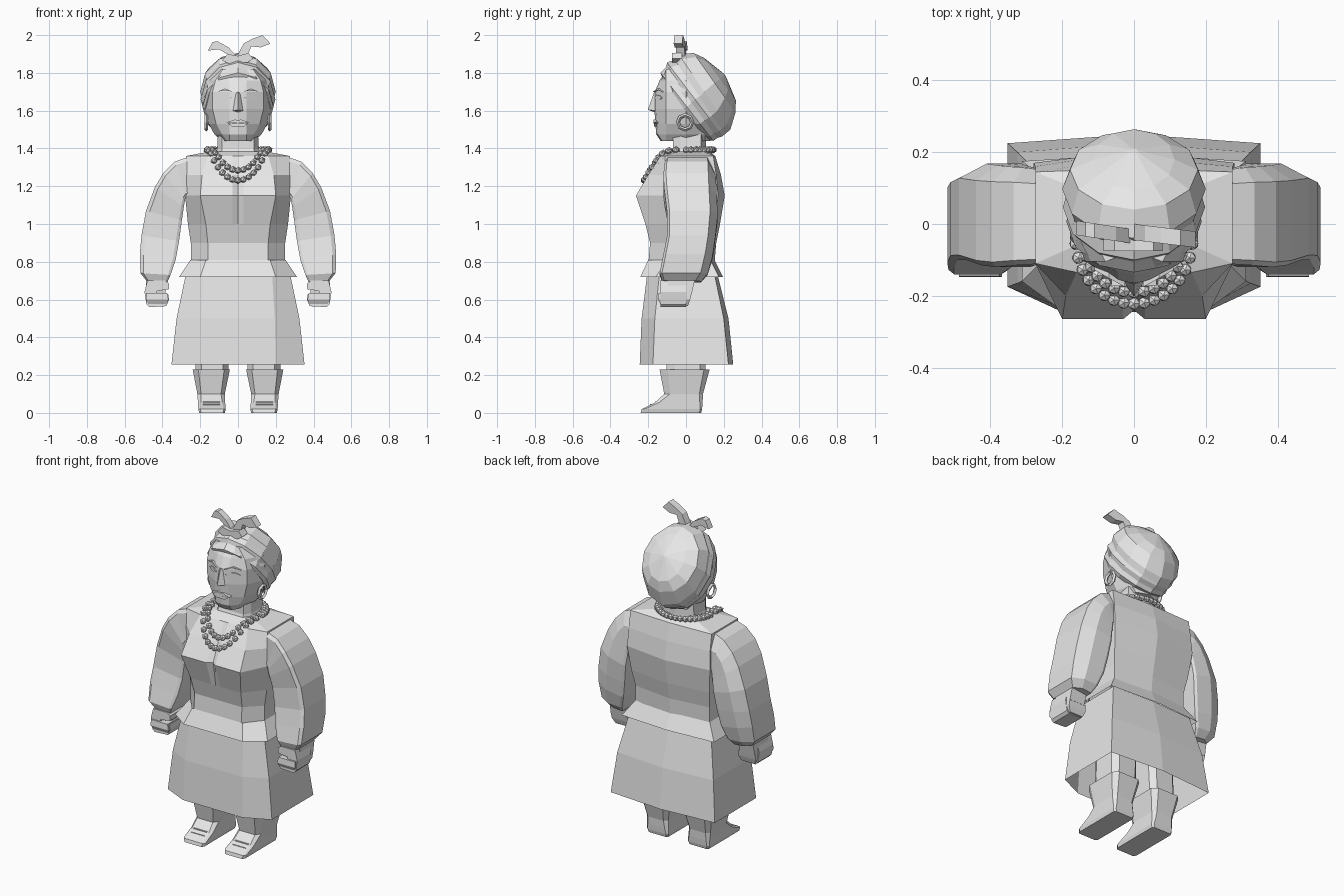
import bpy, bmesh, math
from mathutils import Vector

GREY = bpy.data.materials.new("plain_grey")
GREY.diffuse_color = (0.8, 0.8, 0.8, 1)


def finish(name, bm):
    bmesh.ops.recalc_face_normals(bm, faces=bm.faces)
    me = bpy.data.meshes.new(name)
    bm.to_mesh(me)
    bm.free()
    me.materials.append(GREY)
    ob = bpy.data.objects.new(name, me)
    bpy.context.collection.objects.link(ob)
    return ob


def loft(name, rings, bottom=True, top=True):
    """Skin a list of equal-sized point rings."""
    bm = bmesh.new()
    vs = [[bm.verts.new(p) for p in r] for r in rings]
    n = len(vs[0])
    for a, b in zip(vs, vs[1:]):
        for i in range(n):
            j = (i + 1) % n
            bm.faces.new((a[i], a[j], b[j], b[i]))
    if bottom:
        bm.faces.new(vs[0])
    if top:
        bm.faces.new(vs[-1])
    return finish(name, bm)


def prism(name, pts, y0, y1, shear=0.0):
    """Extrude an (x, z) outline between two y values."""
    return loft(name, [[(x, y + shear * x, z) for x, z in pts] for y in (y0, y1)])


def sym(half, z):
    """Close a half ring (front to back, x >= 0) by mirroring it."""
    return [(x, y, z) for x, y in half] + [(-x, y, z) for x, y in half[-2:0:-1]]


def mirror(ob):
    m = ob.modifiers.new("mirror", 'MIRROR')
    m.use_axis = (True, False, False)
    m.use_mirror_merge = False
    return ob


def body_ring(z, w, f, b, cx, groove=0.0, sf=-0.1, sb=0.13):
    return sym([(0, f + groove), (0.03, f), (cx, f), (w, sf), (w, sb), (0, b)], z)


# bodice with bust and flat shoulders
loft("bodice", [
    body_ring(0.78, 0.25, -0.20, 0.15, 0.16),
    body_ring(0.90, 0.25, -0.19, 0.16, 0.16),
    body_ring(1.00, 0.265, -0.215, 0.18, 0.17, 0, -0.1, 0.15),
    body_ring(1.15, 0.28, -0.265, 0.205, 0.20, 0.025, -0.1, 0.17),
    body_ring(1.26, 0.275, -0.20, 0.185, 0.19, 0.01, -0.11, 0.16),
    body_ring(1.36, 0.275, -0.135, 0.155, 0.16, 0, -0.11, 0.145),
    body_ring(1.385, 0.14, -0.08, 0.12, 0.09, 0, -0.05, 0.09)], bottom=False)

# flared peplum below the waist
loft("peplum", [
    body_ring(0.72, 0.312, -0.242, 0.195, 0.20, 0, -0.16, 0.175),
    body_ring(0.81, 0.252, -0.20, 0.15, 0.17)], bottom=False, top=False)

# open-bottomed skirt
loft("skirt", [
    body_ring(0.257, 0.352, -0.245, 0.25, 0.20, 0, -0.175, 0.225),
    body_ring(0.50, 0.325, -0.235, 0.225, 0.195, 0, -0.165, 0.20),
    body_ring(0.74, 0.275, -0.205, 0.165, 0.18, 0, -0.14, 0.15)], bottom=False)

# puffed sleeves: outer (x, z), inner (x, z), front y, back y
sleeve = [((0.25, 1.36), (0.25, 1.13), -0.11, 0.15),
          ((0.335, 1.33), (0.27, 1.15), -0.115, 0.157),
          ((0.395, 1.27), (0.28, 1.13), -0.12, 0.16),
          ((0.44, 1.195), (0.287, 1.09), -0.115, 0.163),
          ((0.487, 1.07), (0.297, 1.02), -0.10, 0.168),
          ((0.511, 0.94), (0.312, 0.91), -0.10, 0.155),
          ((0.52, 0.84), (0.33, 0.81), -0.12, 0.14),
          ((0.517, 0.74), (0.357, 0.73), -0.14, 0.115),
          ((0.485, 0.70), (0.375, 0.69), -0.125, 0.08)]
rings = []
for (ox, oz), (ix, iz), f, b in sleeve:
    ring = []
    for t, s in ((0, .05), (0, .85), (.4, 1), (.92, 1), (1, .97), (1, .03), (.92, 0), (.1, 0)):
        ring.append((ox + (ix - ox) * t, f + (b - f) * s, oz + (iz - oz) * t))
    rings.append(ring)
mirror(loft("sleeve", rings))

# curled hands with a gap between thumb and fingers
mirror(prism("hand", [(0.385, 0.70), (0.48, 0.70), (0.495, 0.64), (0.485, 0.575),
                      (0.47, 0.56), (0.38, 0.565), (0.365, 0.60), (0.37, 0.63),
                      (0.43, 0.635), (0.43, 0.645), (0.365, 0.655), (0.365, 0.685)],
             -0.135, 0.0))
mirror(loft("palm", [[(x0, f, z), (x1, f, z), (x1, b, z), (x0, b, z)] for z, x0, x1, f, b in
                     ((0.567, 0.38, 0.47, -0.13, 0.01), (0.60, 0.368, 0.488, -0.148, 0.022),
                      (0.635, 0.375, 0.488, -0.145, 0.03))]))
mirror(loft("cuff", [[(x0, f, z), (x1, f, z), (x1, b, z), (x0, b, z)] for z, x0, x1, f, b in
                     ((0.63, 0.385, 0.488, -0.09, 0.03), (0.72, 0.38, 0.485, -0.10, 0.05))]))


def box_ring(z, x0, x1, f, b, c=0.02):
    return [(x0 + c, f, z), (x1 - c, f, z), (x1, f + c * 1.5, z), (x1, b - c, z),
            (x1 - c, b, z), (x0 + c, b, z), (x0, b - c, z), (x0, f + c * 1.5, z)]


# boots and legs
mirror(loft("boot", [
    box_ring(0.0, 0.07, 0.205, -0.24, 0.08, 0.01),
    box_ring(0.02, 0.065, 0.21, -0.235, 0.085, 0.01),
    box_ring(0.055, 0.068, 0.212, -0.165, 0.088, 0.015),
    box_ring(0.10, 0.07, 0.215, -0.115, 0.09),
    box_ring(0.23, 0.043, 0.24, -0.14, 0.125, 0.03)]))
mirror(loft("leg", [box_ring(0.20, 0.052, 0.225, -0.105, 0.105, 0.03),
                    box_ring(0.50, 0.04, 0.22, -0.10, 0.10, 0.03)], bottom=False))
for i, (y, z) in enumerate(((-0.19, 0.042), (-0.165, 0.056))):
    mirror(prism("boot_strap_%d" % i, [(0.095, z - .004), (0.185, z - .004),
                                       (0.185, z + .004), (0.095, z + .004)], y, y + .02))

# neck
loft("neck", [sym([(0, f), (0.085, f), (w, -0.03), (w, 0.08), (0, 0.105)], z)
              for z, w, f in ((1.35, 0.125, -0.09), (1.40, 0.11, -0.07), (1.50, 0.105, -0.07))])

# head: z, face front y, face half width, head half width
loft("head", [sym([(0, f), (0.045, f + .008), (a, -0.105), (w, 0.0), (w * .8, 0.10), (0, 0.13)], z)
              for z, f, a, w in ((1.44, -0.135, 0.06, 0.09), (1.475, -0.158, 0.085, 0.125),
                                 (1.53, -0.162, 0.115, 0.155), (1.61, -0.168, 0.135, 0.175),
                                 (1.70, -0.165, 0.135, 0.18), (1.76, -0.14, 0.12, 0.17),
                                 (1.82, -0.10, 0.08, 0.13))])

# nose
bm = bmesh.new()
tip, brow, base = (bm.verts.new(p) for p in ((0, -0.202, 1.605), (0, -0.168, 1.70), (0, -0.16, 1.59)))
for s in (-1, 1):
    wing = bm.verts.new((0.027 * s, -0.163, 1.60))
    side = bm.verts.new((0.014 * s, -0.16, 1.69))
    bm.faces.new((tip, brow, side, wing))
    bm.faces.new((tip, wing, base))
finish("nose", bm)

# lips, eyes and brows
prism("upper_lip", [(-0.062, 1.538), (-0.015, 1.553), (0, 1.548), (0.015, 1.553),
                    (0.062, 1.538), (0, 1.533)], -0.173, -0.14)
prism("lower_lip", [(-0.055, 1.535), (0, 1.531), (0.055, 1.535), (0.03, 1.515), (-0.03, 1.515)],
      -0.17, -0.14)
# face plates slope back with the cheeks
for name, pts, lift in (
        ("eye", [(0.03, 1.668), (0.055, 1.682), (0.08, 1.681), (0.105, 1.668),
                 (0.08, 1.658), (0.05, 1.658)], 0.0),
        ("eyebrow", [(0.025, 1.70), (0.07, 1.717), (0.11, 1.70), (0.07, 1.708)], -0.003)):
    mirror(prism(name, pts, -0.187 + lift, -0.165, 0.56))

# headwrap: tilted rings given by front-top (y, z), back-bottom (y, z), half width
wrap = [((-0.125, 1.775), (0.10, 1.45), 0.175), ((-0.135, 1.80), (0.145, 1.44), 0.188),
        ((-0.105, 1.83), (0.165, 1.455), 0.185), ((-0.10, 1.855), (0.195, 1.465), 0.198),
        ((-0.06, 1.87), (0.205, 1.475), 0.19), ((-0.04, 1.90), (0.235, 1.50), 0.20),
        ((0.04, 1.905), (0.262, 1.59), 0.178), ((0.095, 1.88), (0.264, 1.655), 0.113)]
rings = []
for (ty, tz), (by, bz), w in wrap:
    ring = []
    for i in range(12):
        a = math.tau * i / 12
        c = math.cos(a)
        ring.append((w * math.sin(a), (ty + by) / 2 + c * (ty - by) / 2,
                     (tz + bz) / 2 + c * (tz - bz) / 2))
    rings.append(ring)
rings.append([(0.01 * math.sin(math.tau * i / 12), 0.205 - 0.005 * math.cos(math.tau * i / 12),
               1.79 + 0.006 * math.cos(math.tau * i / 12)) for i in range(12)])
loft("headwrap", rings)

# knot and two tied ends
prism("wrap_knot", [(-0.085, 1.865), (-0.055, 1.90), (0, 1.89), (0.055, 1.905),
                    (0.08, 1.875), (0.05, 1.855), (-0.05, 1.85)], -0.075, -0.02)
prism("wrap_end_left", [(0.0, 1.88), (-0.05, 1.935), (-0.11, 1.968), (-0.135, 1.962),
                        (-0.16, 1.918), (-0.10, 1.925), (-0.06, 1.90)], -0.055, -0.015, -0.15)
prism("wrap_end_right", [(-0.01, 1.88), (0.03, 1.955), (0.075, 1.98), (0.13, 2.0), (0.172, 1.955),
                         (0.12, 1.935), (0.07, 1.94), (0.05, 1.89)], -0.045, 0.0, -0.12)

# hoop earrings
bm = bmesh.new()
rows = [[bm.verts.new((0.168 + 0.01 * math.cos(v), -0.005 + (0.038 + 0.01 * math.sin(v)) * math.cos(u),
                       1.538 + (0.038 + 0.01 * math.sin(v)) * math.sin(u)))
         for v in (math.tau * k / 4 for k in range(4))] for u in (math.tau * i / 8 for i in range(8))]
for i in range(8):
    for k in range(4):
        a, b = rows[i], rows[(i + 1) % 8]
        bm.faces.new((a[k], a[(k + 1) % 4], b[(k + 1) % 4], b[k]))
mirror(finish("earring", bm))


# beaded necklaces resting on the slope of the chest
def chest_z(y):
    slope = [(-0.265, 1.15), (-0.20, 1.26), (-0.135, 1.36), (-0.08, 1.385)]
    for (y0, z0), (y1, z1) in zip(slope, slope[1:]):
        if y <= y1:
            return z0 + (z1 - z0) * (y - y0) / (y1 - y0)
    return 1.385


def necklace(name, w, front_y, count):
    bm = bmesh.new()
    for i in range(count):
        a = math.tau * i / count
        c = math.cos(a)
        y = front_y * c ** 0.8 if c > 0 else -0.145 * c
        d = bmesh.ops.create_icosphere(bm, subdivisions=1, radius=0.019)
        bmesh.ops.translate(bm, verts=d["verts"],
                            vec=Vector((w * math.sin(a), y, chest_z(y) + 0.008)))
    finish(name, bm)


necklace("inner_necklace", 0.145, -0.19, 32)
necklace("outer_necklace", 0.165, -0.222, 36)
